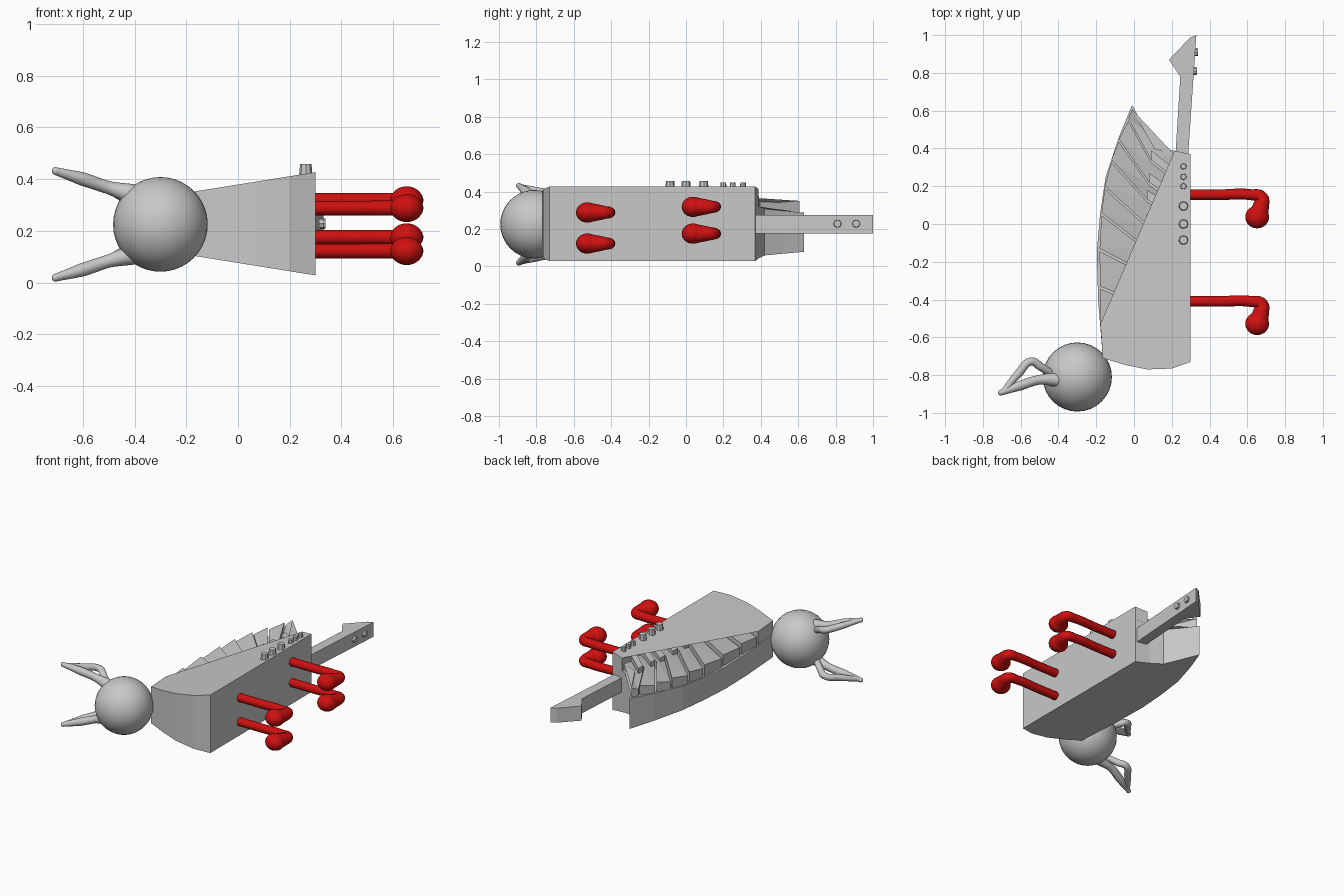
import bpy, bmesh
from mathutils import Vector

if "Cube" in bpy.data.objects:
    bpy.data.objects.remove(bpy.data.objects["Cube"])


def material(name, color):
    m = bpy.data.materials.new(name)
    m.use_nodes = True
    m.diffuse_color = color
    m.node_tree.nodes["Principled BSDF"].inputs["Base Color"].default_value = color
    return m


grey = material("stone grey", (0.58, 0.58, 0.58, 1))
red = material("bright red", (0.62, 0.005, 0.005, 1))
MID = 0.225


def finish(name, bm, mat, smooth=False):
    bmesh.ops.recalc_face_normals(bm, faces=bm.faces)
    mesh = bpy.data.meshes.new(name)
    bm.to_mesh(mesh)
    bm.free()
    mesh.materials.append(mat)
    for p in mesh.polygons:
        p.use_smooth = smooth
    ob = bpy.data.objects.new(name, mesh)
    bpy.context.collection.objects.link(ob)
    return ob


def prism(name, outline, bottom, top):
    """Upright solid over an outline; bottom and top give z for each corner."""
    bm = bmesh.new()
    low = [bm.verts.new((x, y, bottom(x, i))) for i, (x, y) in enumerate(outline)]
    high = [bm.verts.new((x, y, top(x, i))) for i, (x, y) in enumerate(outline)]
    bm.faces.new(low)
    bm.faces.new(high)
    for i in range(len(low)):
        j = (i + 1) % len(low)
        bm.faces.new((low[i], low[j], high[j], high[i]))
    bmesh.ops.triangulate(bm, faces=[f for f in bm.faces if len(f.verts) > 4])
    return finish(name, bm, grey)


def ball(name, center, size, mat):
    bm = bmesh.new()
    bmesh.ops.create_uvsphere(bm, u_segments=32, v_segments=20, radius=1)
    bmesh.ops.scale(bm, vec=size, verts=bm.verts)
    bmesh.ops.translate(bm, vec=center, verts=bm.verts)
    return finish(name, bm, mat, True)


def tube(name, path, mat):
    """Smooth tapered tube through (x, y, z, radius) points, with round ends."""
    curve = bpy.data.curves.new(name, "CURVE")
    curve.dimensions = "3D"
    curve.bevel_depth = 1
    curve.bevel_resolution = 4
    curve.use_fill_caps = True
    s = curve.splines.new("BEZIER")
    s.resolution_u = 6
    s.bezier_points.add(len(path) - 1)
    for p, (x, y, z, r) in zip(s.bezier_points, path):
        p.co = (x, y, z)
        p.radius = r
        p.handle_left_type = p.handle_right_type = "AUTO"
    curve.materials.append(mat)
    ob = bpy.data.objects.new(name, curve)
    bpy.context.collection.objects.link(ob)
    x, y, z, r = path[-1]
    ball(name + "_end", (x, y, z), (r, r, r), mat)


def knob(name, center, radius, height, axis):
    bm = bmesh.new()
    bmesh.ops.create_cone(bm, cap_ends=True, segments=8, radius1=radius,
                          radius2=radius * 0.85, depth=height)
    turn = Vector((0, 0, 1)).rotation_difference(axis).to_matrix()
    bmesh.ops.rotate(bm, matrix=turn, verts=bm.verts)
    bmesh.ops.translate(bm, vec=center, verts=bm.verts)
    finish(name, bm, grey)


# The wedge-shaped body narrows towards -x on both faces
def deck_z(x, i=0):
    return 0.427 - 0.16 * (0.3 - x)


def under_z(x, i=0):
    return 2 * MID - deck_z(x) + 0.005


def floor_z(x, i=0):
    return deck_z(x) - 0.09


front_edge = [(-0.165, -0.71), (-0.05, -0.745), (0.07, -0.77), (0.2, -0.765), (0.3, -0.73)]
prism("body", front_edge + [(0.3, 0.37), (0.2, 0.39), (0.11, 0.42), (0.05, 0.52),
      (-0.01, 0.63), (-0.08, 0.46), (-0.15, 0.25), (-0.18, 0.05),
      (-0.197, -0.15), (-0.19, -0.4)], under_z, floor_z)
prism("deck_rim", front_edge + [(0.3, 0.37), (0.215, 0.388), (0.215, -0.6),
      (0.07, -0.62), (-0.178, -0.53)], floor_z, deck_z)

# Slanted ribs fill the open recess, each bounded by two bent lines
lines = [
    [(-0.178, -0.51), (0.07, -0.61), (0.215, -0.595)],
    [(-0.18, -0.33), (0.05, -0.42), (0.215, -0.47)],
    [(-0.182, -0.13), (0.05, -0.25), (0.215, -0.31)],
    [(-0.172, 0.06), (0.06, -0.12), (0.215, -0.2)],
    [(-0.155, 0.2), (0.065, 0.0), (0.215, -0.08)],
    [(-0.12, 0.34), (0.07, 0.13), (0.215, 0.04)],
    [(-0.08, 0.45), (0.08, 0.22), (0.215, 0.13)],
    [(-0.03, 0.56), (0.09, 0.34), (0.215, 0.24)],
    [(-0.01, 0.62), (0.11, 0.41), (0.215, 0.38)],
]


def rib_z(x, i):
    tilt = 0.02 if i < 3 else 0
    return deck_z(x) - 0.012 - tilt - 0.09 * max(0, x + 0.18)


for n, (a, b) in enumerate(zip(lines, lines[1:])):
    edge = [(x, y - 0.014) for x, y in reversed(b)]
    prism(f"rib_{n + 1}", a + edge, floor_z, rib_z)

# Short raised bars beside the deck rim
for n, (left, mid, right) in enumerate(lines[1:8]):
    prism(f"rib_bar_{n + 1}", [mid, right, (right[0], right[1] + 0.05),
          (mid[0], mid[1] + 0.05)], floor_z, lambda x, i: deck_z(x) - 0.018)

# Knobs along the deck
for n, y in enumerate((-0.085, 0.0, 0.095)):
    knob(f"large_knob_{n + 1}", (0.262, y, 0.435), 0.026, 0.045, Vector((0, 0, 1)))
for n, y in enumerate((0.2, 0.25, 0.305)):
    knob(f"small_knob_{n + 1}", (0.262, y, 0.43), 0.017, 0.035, Vector((0, 0, 1)))

# Tail bar with a barbed end and two pegs
prism("tail", [(0.218, 0.34), (0.245, 0.78), (0.185, 0.87), (0.295, 0.985),
      (0.33, 1.0), (0.285, 0.34)], lambda x, i: 0.175, lambda x, i: 0.275)
for n, y in enumerate((0.81, 0.91)):
    knob(f"tail_peg_{n + 1}", (0.318 + 0.06 * (y - 0.81), y, 0.228), 0.023, 0.03, Vector((1, 0, 0)))

# Head with a pair of looped horns, mirrored above and below
ball("head", (-0.3, -0.81, MID), (0.183, 0.183, 0.183), grey)
for side, s in (("upper", 1), ("lower", -1)):
    tube(f"{side}_horn", [(x, y, MID + s * h, r) for x, y, h, r in (
        (-0.4, -0.825, 0.115, 0.04), (-0.5, -0.825, 0.142, 0.025),
        (-0.6, -0.855, 0.175, 0.026), (-0.705, -0.893, 0.206, 0.015))], grey)
    tube(f"{side}_horn_loop", [(x, y, MID + s * h, r) for x, y, h, r in (
        (-0.69, -0.885, 0.2, 0.015), (-0.61, -0.79, 0.175, 0.022),
        (-0.545, -0.728, 0.157, 0.022), (-0.495, -0.755, 0.138, 0.022),
        (-0.44, -0.79, 0.105, 0.02))], grey)

# Four bent legs with rounded feet
for pair, y, heights in (("rear", 0.155, (0.318, 0.175)), ("front", -0.41, (0.288, 0.122))):
    for side, z in zip(("upper", "lower"), heights):
        tube(f"{pair}_{side}_leg", [
            (0.28, y, z, 0.028), (0.45, y, z, 0.028), (0.62, y, z, 0.029),
            (0.677, y - 0.015, z, 0.033), (0.672, y - 0.06, z, 0.043),
            (0.655, y - 0.115, z, 0.054)], red)
        ball(f"{pair}_{side}_foot", (0.652, y - 0.118, z), (0.063, 0.06, 0.054), red)
